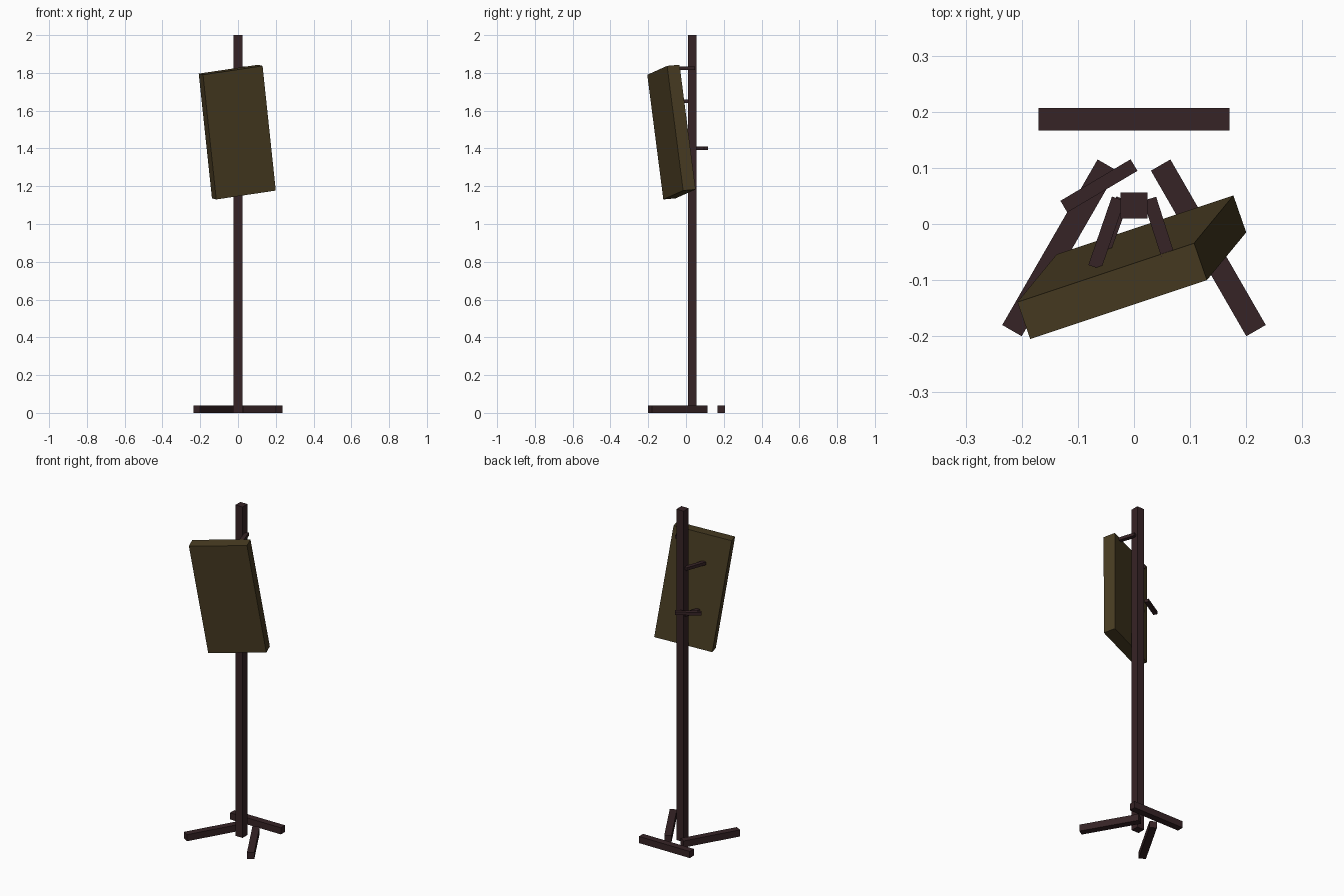
import bpy
from mathutils import Vector, Matrix

cube = bpy.data.objects.get("Cube")
if cube:
    bpy.data.objects.remove(cube, do_unlink=True)


def make_material(name, rgb):
    mat = bpy.data.materials.new(name)
    mat.use_nodes = True
    color = (*rgb, 1.0)
    mat.diffuse_color = color
    mat.node_tree.nodes["Principled BSDF"].inputs["Base Color"].default_value = color
    return mat


dark_wood = make_material("dark brown wood", (0.037, 0.017, 0.019))
olive_wood = make_material("olive brown wood", (0.065, 0.045, 0.016))


def box(name, center, size, mat, rotation=None):
    """Flat-shaded box with its rotation and size baked into the mesh."""
    bpy.ops.mesh.primitive_cube_add(size=1)
    obj = bpy.context.object
    obj.name = name
    rot = rotation.to_4x4() if rotation else Matrix()
    obj.data.transform(rot @ Matrix.Diagonal((*size, 1)))
    obj.location = center
    obj.data.materials.append(mat)
    return obj


def beam(name, start, end, width, height, mat):
    """Level beam between two points."""
    a, b = Vector(start), Vector(end)
    along = b - a
    turn = Vector((1, 0, 0)).rotation_difference(along).to_matrix()
    return box(name, (a + b) / 2, (along.length, width, height), mat, turn)


# Upright pole
box("pole", (0, 0.033, 1.0), (0.048, 0.047, 2.0), dark_wood)

# Loose feet: a bar at the back and two splayed legs
box("back_foot", (0, 0.187, 0.02), (0.34, 0.04, 0.04), dark_wood)
for side, label in ((1, "left"), (-1, "right")):
    beam(label + "_foot", (side * 0.0475, 0.105, 0.02),
         (side * 0.2175, -0.19, 0.02), 0.04, 0.04, dark_wood)

# Tilted board, oriented by its width and height directions
across = Vector((0.315, 0.105, 0.047))
down = Vector((0.07, 0.085, -0.66))
back = across.cross(down).normalized()
front_top_right = Vector((-0.185, -0.205, 1.79))
depth = 0.07
center = front_top_right + (across + down + back * depth) / 2
axes = Matrix((across.normalized(), back, -down.normalized())).transposed()
box("board", center, (across.length, depth, down.length), olive_wood, axes)

# Pegs holding the board, and one loose peg behind the pole
pegs = {
    "upper_peg": ((0.028, 0.045), (0.06, -0.055), 1.825),
    "middle_peg": ((-0.028, 0.045), (-0.07, -0.077), 1.65),
    "lower_peg": ((-0.02, 0.045), (-0.053, -0.045), 1.37),
    "rear_peg": ((0.0, 0.105), (-0.125, 0.031), 1.40),
}
for name, (start, end, z) in pegs.items():
    beam(name, (*start, z), (*end, z), 0.024, 0.018, dark_wood)
